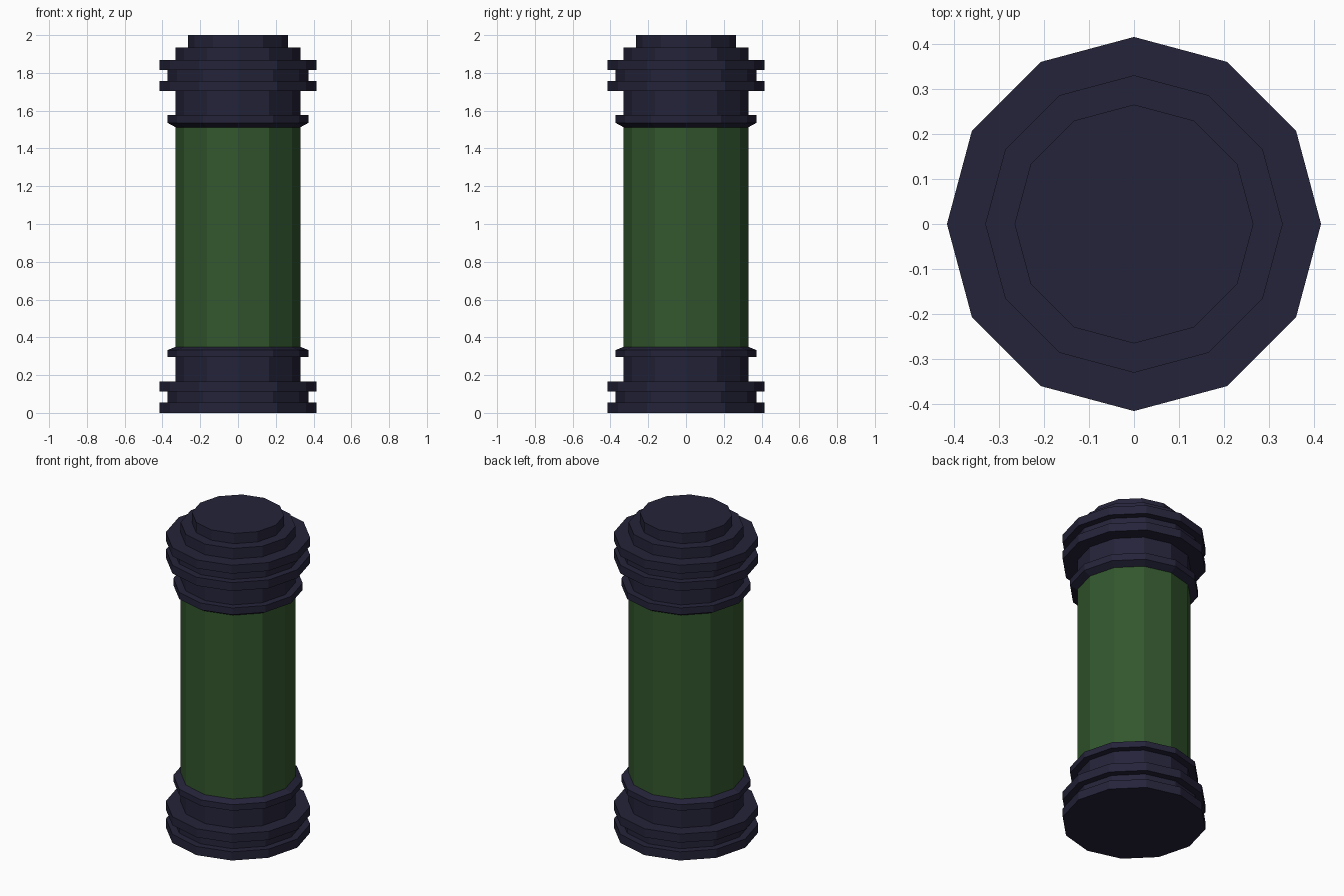
import bpy, bmesh
from math import cos, sin, tau

if "Cube" in bpy.data.objects:
    bpy.data.objects.remove(bpy.data.objects["Cube"])

SIDES = 12


def material(name, color):
    mat = bpy.data.materials.new(name)
    mat.diffuse_color = (*color, 1)
    mat.use_nodes = True
    mat.node_tree.nodes["Principled BSDF"].inputs["Base Color"].default_value = mat.diffuse_color
    return mat


def lathe(name, profile, mat, caps=True):
    """Revolve (radius, height) points into a flat-faced solid."""
    bm = bmesh.new()
    rings = [[bm.verts.new((r * cos(tau * i / SIDES), r * sin(tau * i / SIDES), z))
              for i in range(SIDES)] for r, z in profile]
    for a, b in zip(rings, rings[1:]):
        for i in range(SIDES):
            j = (i + 1) % SIDES
            bm.faces.new((a[i], a[j], b[j], b[i]))
    if caps:
        bm.faces.new(rings[0][::-1])
        bm.faces.new(rings[-1])
    mesh = bpy.data.meshes.new(name)
    bm.to_mesh(mesh)
    bm.free()
    mesh.materials.append(mat)
    obj = bpy.data.objects.new(name, mesh)
    bpy.context.collection.objects.link(obj)
    return obj


navy = material("dark_navy", (0.018, 0.017, 0.042))
green = material("dark_green", (0.033, 0.095, 0.027))

FLANGE, GROOVE, BODY, KNOB = 0.415, 0.372, 0.33, 0.265

# Base: two flanges, neck and a bevelled collar
lathe("base_cap", [
    (FLANGE, 0), (FLANGE, 0.055), (GROOVE, 0.055), (GROOVE, 0.113),
    (FLANGE, 0.113), (FLANGE, 0.167), (BODY, 0.167), (BODY, 0.295),
    (GROOVE, 0.295), (GROOVE, 0.333), (BODY, 0.35)], navy)

# Central tube, open where it meets the caps
lathe("tube", [(BODY, 0.35), (BODY, 1.512)], green, caps=False)

# Top: bevelled collar, neck, two flanges and a stepped lid
lathe("top_cap", [
    (BODY, 1.512), (GROOVE, 1.535), (GROOVE, 1.578), (BODY, 1.578),
    (BODY, 1.705), (FLANGE, 1.705), (FLANGE, 1.758), (GROOVE, 1.758),
    (GROOVE, 1.815), (FLANGE, 1.815), (FLANGE, 1.868), (BODY, 1.868),
    (BODY, 1.935), (KNOB, 1.935), (KNOB, 2.0)], navy)
